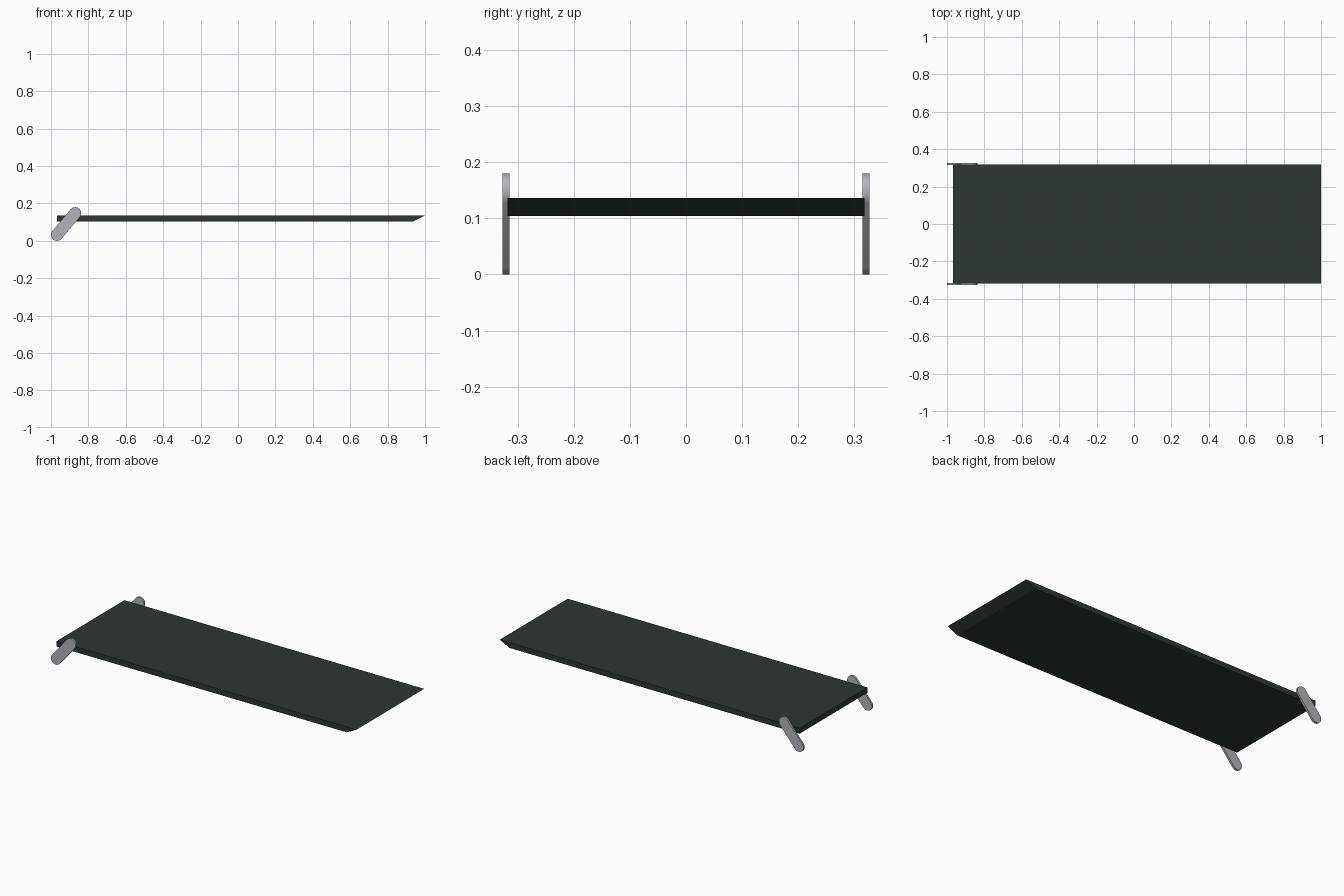
import bpy, bmesh, math
from mathutils import Vector

cube = bpy.data.objects.get("Cube")
if cube:
    bpy.data.objects.remove(cube, do_unlink=True)


def material(name, rgb):
    m = bpy.data.materials.new(name)
    m.use_nodes = True
    m.diffuse_color = (*rgb, 1)
    bsdf = m.node_tree.nodes["Principled BSDF"]
    bsdf.inputs["Base Color"].default_value = (*rgb, 1)
    bsdf.inputs["Roughness"].default_value = 0.6
    return m


def extrude_profile(name, points, y0, y1, mat):
    """Extrude an x-z outline from y0 to y1."""
    bm = bmesh.new()
    face = bm.faces.new([bm.verts.new((x, y0, z)) for x, z in points])
    result = bmesh.ops.extrude_face_region(bm, geom=[face])
    verts = [g for g in result["geom"] if isinstance(g, bmesh.types.BMVert)]
    bmesh.ops.translate(bm, verts=verts, vec=(0, y1 - y0, 0))
    bmesh.ops.recalc_face_normals(bm, faces=bm.faces[:])
    mesh = bpy.data.meshes.new(name)
    bm.to_mesh(mesh)
    bm.free()
    mesh.materials.append(mat)
    obj = bpy.data.objects.new(name, mesh)
    bpy.context.collection.objects.link(obj)
    return obj


def capsule(a, b, radius, steps=14):
    """Outline of a round-ended bar from a to b."""
    a, b = Vector(a), Vector(b)
    d = b - a
    heading = math.atan2(d.y, d.x)
    pts = []
    for centre, start in ((b, heading - math.pi / 2), (a, heading + math.pi / 2)):
        for i in range(steps + 1):
            t = start + math.pi * i / steps
            pts.append((centre.x + radius * math.cos(t), centre.y + radius * math.sin(t)))
    return pts


dark = material("dark slate", (0.027, 0.037, 0.036))
steel = material("light grey metal", (0.45, 0.455, 0.49))

# Flat panel with a bevelled far edge
extrude_profile("panel", [(-0.968, 0.104), (0.938, 0.104), (1.0, 0.136), (-0.968, 0.136)],
                -0.318, 0.318, dark)

# Slanted round-ended arm on each side
outline = capsule((-0.968, 0.032), (-0.870, 0.148), 0.032)
for name, side in (("front_arm", -1), ("back_arm", 1)):
    arm = extrude_profile(name, outline, side * 0.315, side * 0.327, steel)
    bpy.ops.object.select_all(action="DESELECT")
    arm.select_set(True)
    bpy.context.view_layer.objects.active = arm
    bpy.ops.object.shade_smooth_by_angle(angle=math.radians(35))
